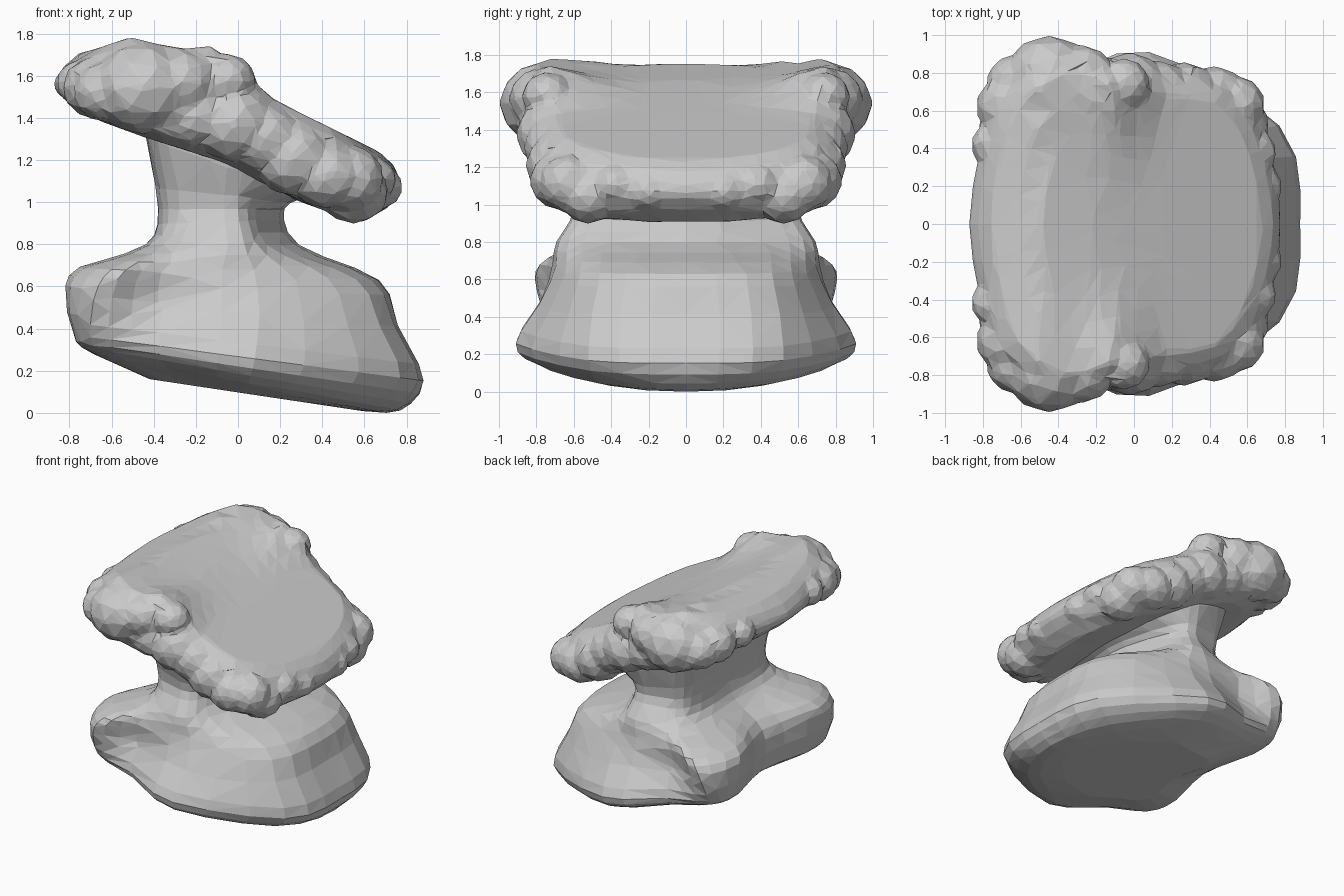
import bpy, bmesh, math, random
from mathutils import Vector, Matrix

if "Cube" in bpy.data.objects:
    bpy.data.objects.remove(bpy.data.objects["Cube"])

random.seed(4)


def spline(pts, n, closed):
    """Catmull-Rom curve through the points, n steps per span."""
    m, out = len(pts), []
    for i in range(m if closed else m - 1):
        def p(k):
            return pts[k % m] if closed else pts[max(0, min(m - 1, k))]
        a, b, c, d = p(i - 1), p(i), p(i + 1), p(i + 2)
        for s in range(n):
            t = s / n
            out.append(0.5 * (2 * b + (c - a) * t + (2 * a - 5 * b + 4 * c - d) * t * t
                              + (3 * b - a - 3 * c + d) * t ** 3))
    if not closed:
        out.append(pts[-1].copy())
    return out


def mirrored(half):
    """Close a half ring (both ends on y = 0) across the y = 0 plane."""
    return half + [Vector((p.x, -p.y, p.z)) for p in half[-2:0:-1]]


def loft(bm, rings):
    loops = [[bm.verts.new(p) for p in r] for r in rings]
    n = len(loops[0])
    for a, b in zip(loops, loops[1:]):
        for i in range(n):
            j = (i + 1) % n
            bm.faces.new((a[i], a[j], b[j], b[i]))
    for loop in (loops[0], loops[-1]):
        c = bm.verts.new(sum((v.co for v in loop), Vector()) / n)
        for i in range(n):
            bm.faces.new((loop[i], loop[(i + 1) % n], c))
    bmesh.ops.recalc_face_normals(bm, faces=bm.faces)


def finish(bm, name):
    me = bpy.data.meshes.new(name)
    bm.to_mesh(me)
    bm.free()
    ob = bpy.data.objects.new(name, me)
    bpy.context.collection.objects.link(ob)
    return ob


def facet(ob, ratio, voxel=None):
    """Optionally fuse into one skin, then cut down to irregular flat facets."""
    mods = []
    if voxel:
        rm = ob.modifiers.new("fuse", 'REMESH')
        rm.mode = 'VOXEL'
        rm.voxel_size = voxel
        mods.append("fuse")
    dc = ob.modifiers.new("facets", 'DECIMATE')
    dc.ratio = ratio
    dc.use_symmetry = True
    dc.symmetry_axis = 'Y'
    bpy.context.view_layer.objects.active = ob
    for m in mods + ["facets"]:
        bpy.ops.object.modifier_apply(modifier=m)
    for p in ob.data.polygons:
        p.use_smooth = False


def lerp_table(table, x):
    for (x0, z0), (x1, z1) in zip(table, table[1:]):
        if x <= x1:
            return z0 + (z1 - z0) * max(0, (x - x0) / (x1 - x0))
    return table[-1][1]


# Pedestal: each ring is (height, tilt along x, half outline from back to front)
levels = [
    (.09, -.15, [(-.35, 0), (-.42, .25), (-.36, .38), (-.2, .42), (.05, .48), (.40, .30), (.58, 0)]),
    (.15, -.19, [(-.60, 0), (-.71, .42), (-.64, .62), (-.35, .68), (.05, .80), (.60, .46), (.77, 0)]),
    (.26, -.13, [(-.67, 0), (-.78, .48), (-.70, .72), (-.37, .78), (.08, .91), (.77, .52), (.88, 0)]),
    (.48, -.10, [(-.68, 0), (-.82, .52), (-.68, .80), (-.38, .70), (.10, .78), (.67, .50), (.76, 0)]),
    (.65, -.04, [(-.60, 0), (-.76, .46), (-.60, .78), (-.36, .71), (.08, .70), (.56, .46), (.67, 0)]),
    (.79, 0, [(-.42, 0), (-.44, .36), (-.38, .57), (-.22, .66), (.03, .68), (.18, .45), (.29, 0)]),
    (.96, 0, [(-.37, 0), (-.38, .30), (-.33, .50), (-.18, .57), (0, .59), (.12, .40), (.22, 0)]),
    (1.14, -.33, [(-.43, 0), (-.43, .35), (-.38, .55), (-.2, .63), (.02, .64), (.22, .48), (.34, 0)]),
    (1.30, -.42, [(-.48, 0), (-.48, .38), (-.42, .57), (-.2, .65), (.04, .66), (.25, .50), (.40, 0)]),
]
rings = [spline(mirrored([Vector((x, y, h + k * x)) for x, y in o]), 3, True)
         for h, k, o in levels]
columns = [spline(list(col), 3, False) for col in zip(*rings)]
bm = bmesh.new()
loft(bm, list(zip(*columns)))
bmesh.ops.translate(bm, verts=bm.verts,
                    vec=(0, 0, -min(v.co.z for v in bm.verts)))
bmesh.ops.triangulate(bm, faces=bm.faces)
facet(finish(bm, "pedestal"), .55)

# Cap: tilted slab between an upper and a lower profile, with raised side shoulders
top = [(-.9, 1.62), (-.75, 1.71), (-.5, 1.76), (-.2, 1.66), (.14, 1.5), (.65, 1.25), (.8, 1.17)]
low = [(-.9, 1.49), (-.75, 1.42), (-.45, 1.31), (-.1, 1.2), (.3, 1.0), (.58, .90), (.8, .98)]
outline = [(-.89, 0), (-.83, .4), (-.73, .72), (-.45, .94), (-.15, .87), (.2, .81),
           (.5, .76), (.67, .56), (.76, .28), (.79, 0)]
edge = spline(mirrored([Vector((x, y, 0)) for x, y in outline]), 2, True)


def upper(x, y):
    s = min(1, abs(y) / .68) ** 3
    return lerp_table(top, x) + s * (.12 * math.exp(-((x + .09) / .14) ** 2)
                                     + .03 * math.exp(-((x + .42) / .25) ** 2))


def slab_ring(scale, f):
    """f = 0 on the underside, 1 on the upper face."""
    pts = []
    for p in edge:
        x, y = p.x * scale, p.y * scale
        lo, hi = lerp_table(low, x), upper(x, y)
        pts.append(Vector((x, y, lo + (hi - lo) * f)))
    return pts


bm = bmesh.new()
loft(bm, [slab_ring(.45, 0), slab_ring(.75, 0), slab_ring(.9, .10), slab_ring(.98, .35),
          slab_ring(.98, .65), slab_ring(.93, .9), slab_ring(.85, 1), slab_ring(.7, 1),
          slab_ring(.55, 1), slab_ring(.4, 1), slab_ring(.25, 1), slab_ring(.1, 1)])

# Knobbly rim lumps: x, y, height within the slab, radius
lumps = [(-.74, .42, .50, .12), (-.66, .62, .45, .17), (-.45, .77, .50, .23),
         (-.62, .74, .40, .16), (-.28, .77, .70, .18), (-.20, .74, .35, .16),
         (-.02, .73, .42, .18), (.12, .70, .50, .17), (.26, .68, .45, .18),
         (.42, .67, .42, .17), (.53, .63, .50, .16), (.55, .52, .35, .16),
         (.63, .38, .55, .12), (.66, .20, .45, .12), (-.06, .74, .75, .14)]
for x, y, f, r in lumps:
    lo, hi = lerp_table(low, x), upper(x, y)
    z = min(lo + (hi - lo) * f, hi - .88 * r)
    squash = Matrix.Diagonal((r * 1.05, r, r * random.uniform(.9, 1.05), 1))
    for side in (1, -1):
        bmesh.ops.create_icosphere(
            bm, subdivisions=2, radius=1,
            matrix=Matrix.Translation((x, side * y, z)) @ squash)
facet(finish(bm, "cap"), .07, .025)
